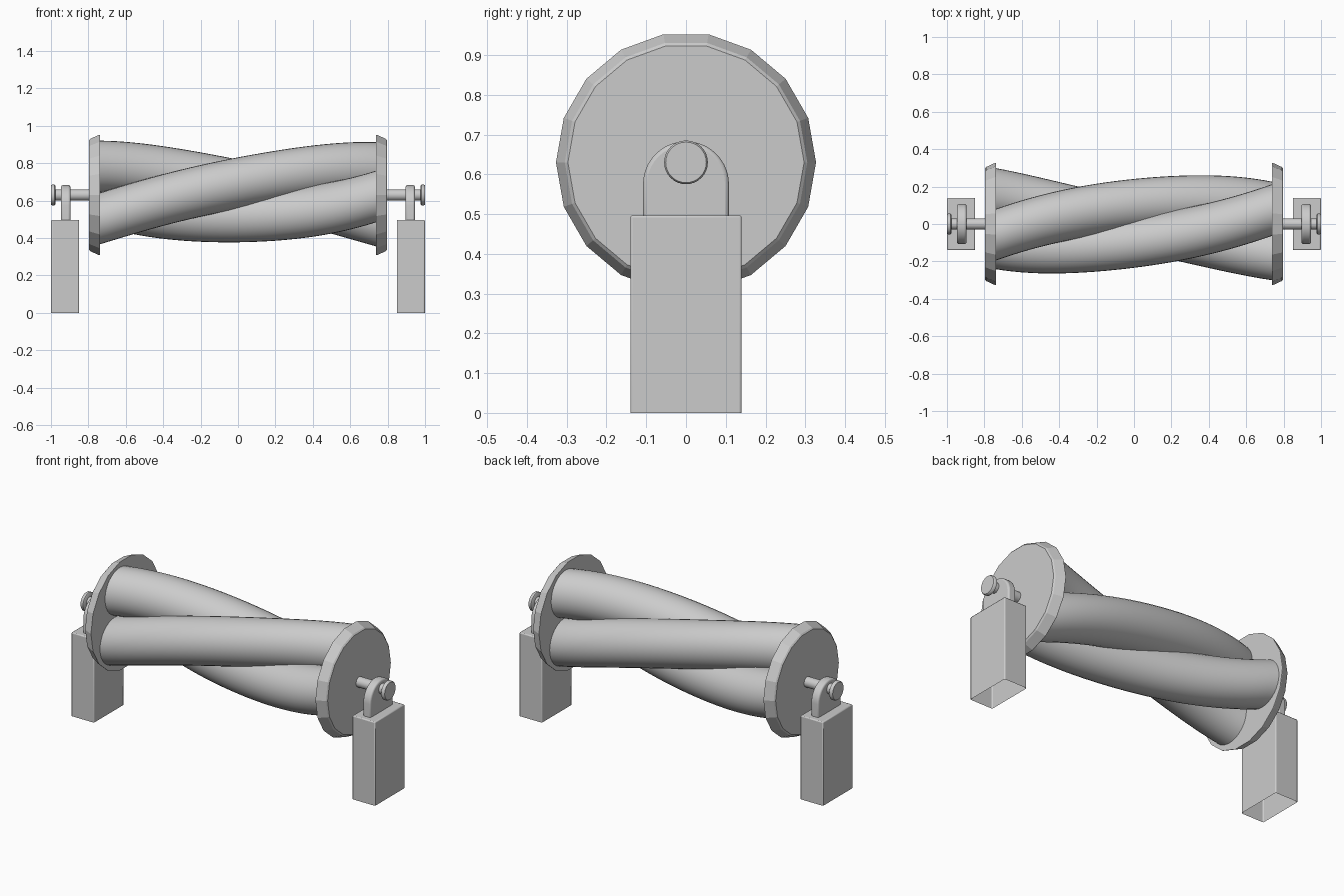
import bpy, bmesh
from math import sin, cos, pi, radians

if "Cube" in bpy.data.objects:
    bpy.data.objects.remove(bpy.data.objects["Cube"])

AXIS_Z = 0.63


def finish(name, bm, smooth_angle=None, bevel=0.0, segments=2):
    bmesh.ops.recalc_face_normals(bm, faces=bm.faces)
    mesh = bpy.data.meshes.new(name)
    bm.to_mesh(mesh)
    bm.free()
    ob = bpy.data.objects.new(name, mesh)
    bpy.context.collection.objects.link(ob)
    bpy.ops.object.select_all(action='DESELECT')
    bpy.context.view_layer.objects.active = ob
    ob.select_set(True)
    if bevel:
        mod = ob.modifiers.new("soft_edges", 'BEVEL')
        mod.width = bevel
        mod.segments = segments
        mod.limit_method = 'ANGLE'
        mod.angle_limit = radians(40)
    if smooth_angle:
        bpy.ops.object.shade_smooth_by_angle(angle=radians(smooth_angle))
    return ob


def skin(bm, rings):
    """Join equal rings of points into a capped tube."""
    loops = [[bm.verts.new(p) for p in ring] for ring in rings]
    n = len(loops[0])
    for a, b in zip(loops, loops[1:]):
        for i in range(n):
            j = (i + 1) % n
            bm.faces.new((a[i], a[j], b[j], b[i]))
    bm.faces.new(loops[0])
    bm.faces.new(loops[-1])


def circle(x, y, z, r, n):
    return [(x, y + r * cos(2 * pi * i / n), z + r * sin(2 * pi * i / n)) for i in range(n)]


def lathe(name, profile, n, side, smooth):
    bm = bmesh.new()
    skin(bm, [circle(side * x, 0, AXIS_Z, r, n) for x, r in profile])
    return finish(name, bm, smooth)


# three twisted lobes of the drum, slimmer at mid length
for k in range(3):
    bm = bmesh.new()
    rings = []
    for i in range(33):
        x = -0.742 + 1.484 * i / 32
        t = x / 0.74
        ang = radians(150 + 120 * k - 84 * (x + 0.03) / 0.74)
        ang = radians(150 + 120 * k) - radians(84) * (x + 0.03) / 0.74
        d = 0.115 + 0.048 * t * t
        rings.append(circle(x, d * cos(ang), AXIS_Z + d * sin(ang), 0.138, 32))
    skin(bm, rings)
    finish("drum_lobe_%d" % (k + 1), bm, 40)

for side, tag in ((-1, "left"), (1, "right")):
    # faceted end plate with a flared rim
    lathe(tag + "_end_plate", [(0.738, 0.327), (0.742, 0.327), (0.79, 0.305), (0.797, 0.297)],
          18, side, None)
    # axle stub and its end knob
    lathe(tag + "_axle", [(0.78, 0.03), (0.98, 0.03)], 24, side, 40)
    lathe(tag + "_knob", [(0.976, 0.049), (0.98, 0.055), (0.995, 0.055), (1.0, 0.051)],
          32, side, 50)

    # arched bearing tab
    outline = [(-0.108, 0.48)] + [(-0.108 * cos(pi * i / 20), 0.575 + 0.108 * sin(pi * i / 20))
                                  for i in range(21)] + [(0.108, 0.48)]
    bm = bmesh.new()
    skin(bm, [[(side * x, y, z) for y, z in outline] for x in (0.896, 0.946)])
    finish(tag + "_bearing_tab", bm, 35, 0.01, 3)

    # support post, open underneath
    bm = bmesh.new()
    bmesh.ops.create_cube(bm, size=1)
    for v in bm.verts:
        v.co = (side * 0.924 + v.co.x * 0.15, v.co.y * 0.28, (v.co.z + 0.5) * 0.497)
    bottom = [f for f in bm.faces if f.calc_center_median().z < 0.001]
    bm.normal_update()
    bmesh.ops.recalc_face_normals(bm, faces=bm.faces)
    bmesh.ops.delete(bm, geom=bottom, context='FACES_ONLY')
    finish(tag + "_support_post", bm, 35, 0.006, 2)
